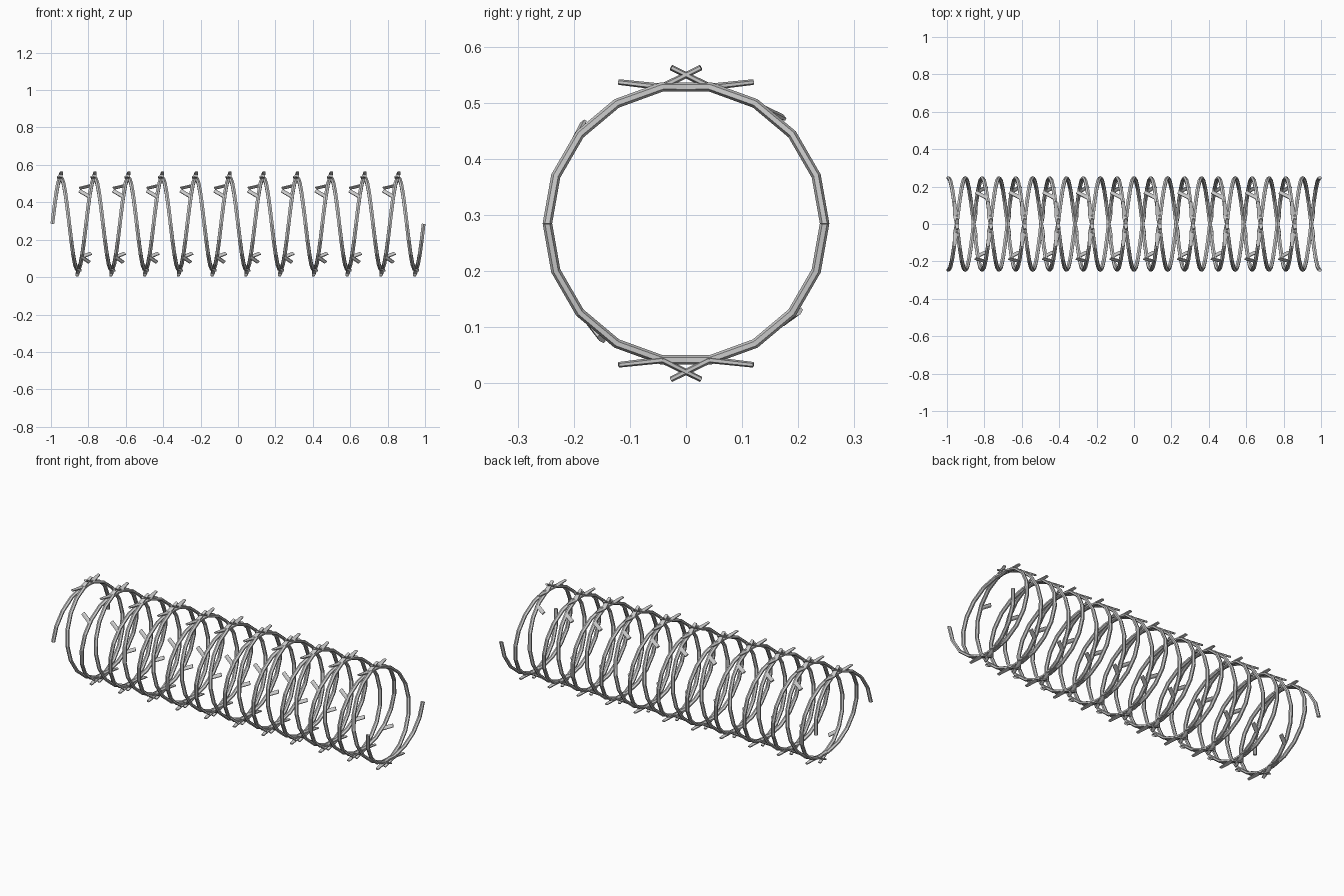
import bpy, bmesh, math
from mathutils import Vector

if "Cube" in bpy.data.objects:
    bpy.data.objects.remove(bpy.data.objects["Cube"])

R, CZ, X0, TURNS, SEG = 0.247, 0.285, -0.9925, 11, 18
PITCH = -2 * X0 / TURNS


def frame(deg, side):
    """Point, outward normal and tangent on one coil (side mirrors in y)."""
    a = math.radians(deg)
    n = Vector((0, side * math.cos(a), math.sin(a)))
    p = Vector((X0 + PITCH * deg / 360, 0, CZ)) + n * R
    t = Vector((PITCH / (2 * math.pi), -side * R * math.sin(a), R * math.cos(a)))
    return p, n, t.normalized()


def tube(bm, rings):
    """Join rings of points into a capped tube."""
    vs = [[bm.verts.new(p) for p in r] for r in rings]
    k = len(vs[0])
    for a, b in zip(vs, vs[1:]):
        for i in range(k):
            bm.faces.new((a[i], a[(i + 1) % k], b[(i + 1) % k], b[i]))
    bm.faces.new(vs[0][::-1])
    bm.faces.new(vs[-1])


def ring(p, u, v, ru, rv, k=6):
    return [p + u * (ru * math.cos(2 * math.pi * i / k))
            + v * (rv * math.sin(2 * math.pi * i / k)) for i in range(k)]


def prong(bm, p, n, d, w0, w1):
    """Flattened stub from p along d, tapering in width from w0 to w1."""
    w = d.cross(n).normalized()
    u = w.cross(d).normalized()
    tube(bm, [ring(p, u, w, 0.006, w0), ring(p + d, u, w, 0.005, w1)])


def finish(bm, name):
    bmesh.ops.recalc_face_normals(bm, faces=bm.faces)
    me = bpy.data.meshes.new(name)
    bm.to_mesh(me)
    bm.free()
    bpy.context.collection.objects.link(bpy.data.objects.new(name, me))


for side, label in ((1, "back"), (-1, "front")):
    # Coiled wire
    bm = bmesh.new()
    rings = []
    for i in range(TURNS * SEG + 1):
        p, n, t = frame(i * 360 / SEG, side)
        rings.append(ring(p, n, t.cross(n), 0.0085, 0.0115))
    tube(bm, rings)
    finish(bm, label + "_coil_wire")

    # Barbs along the top and bottom of the coil
    bm = bmesh.new()
    for k in range(TURNS):
        for deg in (80, 280):
            p, n, t = frame(deg + 360 * k, side)
            for s in (-1, 1):
                prong(bm, p, n, t * (0.075 * s) + n * 0.022, 0.016, 0.009)
    finish(bm, label + "_crown_barbs")

    # Side barbs: one stub above and one below, pointing along the coil
    bm = bmesh.new()
    upper = (56, -0.035) if side > 0 else (36, 0.035)
    for k in range(1, TURNS):
        for deg, along, dx in ((*upper, -0.058), (-46, 0.035 * side, 0.045)):
            p, n, t = frame(deg + 360 * k, side)
            d = Vector((dx, 0, 0)) + t * along + n * 0.006
            prong(bm, p, n, d, 0.012, 0.012)
    finish(bm, label + "_side_barbs")
